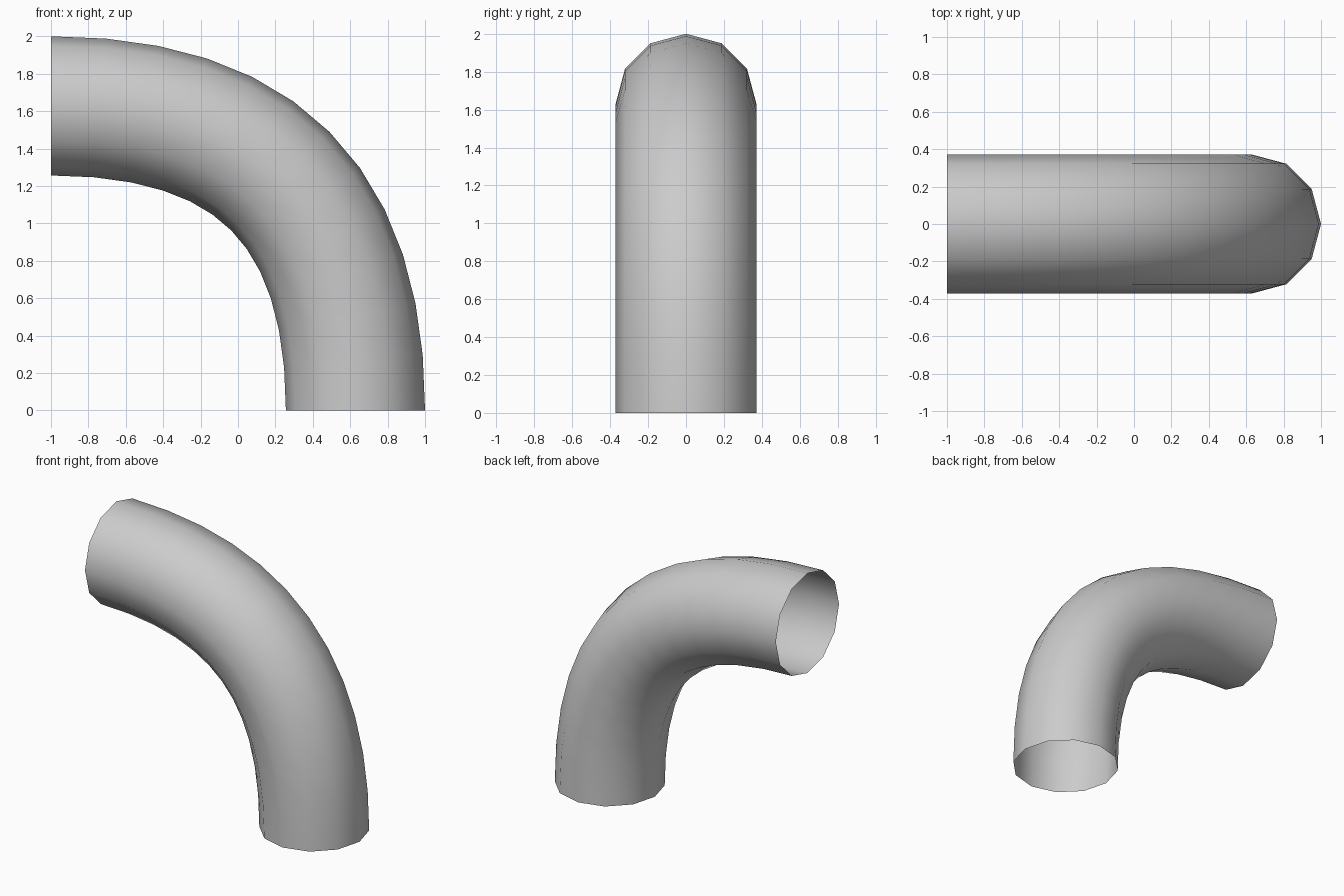
import bpy

if "Cube" in bpy.data.objects:
    bpy.data.objects.remove(bpy.data.objects["Cube"])

RADIUS = 0.372          # pipe radius
REACH = 2 - RADIUS      # centreline distance from the bend corner
HANDLE = 0.675 * REACH  # a slightly squarer bend than a true quarter circle

# Pipe elbow: bezier centreline with a 12-sided open bevel
curve = bpy.data.curves.new("pipe_elbow", "CURVE")
curve.dimensions = "3D"
curve.resolution_u = 12
curve.bevel_depth = RADIUS
curve.bevel_resolution = 4
curve.use_fill_caps = False

spline = curve.splines.new("BEZIER")
spline.resolution_u = 12
spline.bezier_points.add(1)
ends = [((REACH - 1, 0, 0), (0, 0, HANDLE)),
        ((-1, 0, REACH), (-HANDLE, 0, 0))]
for point, (co, step) in zip(spline.bezier_points, ends):
    point.handle_left_type = point.handle_right_type = "FREE"
    point.co = co
    point.handle_left = [c - s for c, s in zip(co, step)]
    point.handle_right = [c + s for c, s in zip(co, step)]

elbow = bpy.data.objects.new("pipe_elbow", curve)
bpy.context.collection.objects.link(elbow)

# Real mesh with smooth shading
bpy.context.view_layer.objects.active = elbow
elbow.select_set(True)
bpy.ops.object.convert(target="MESH")
bpy.ops.object.shade_smooth()
